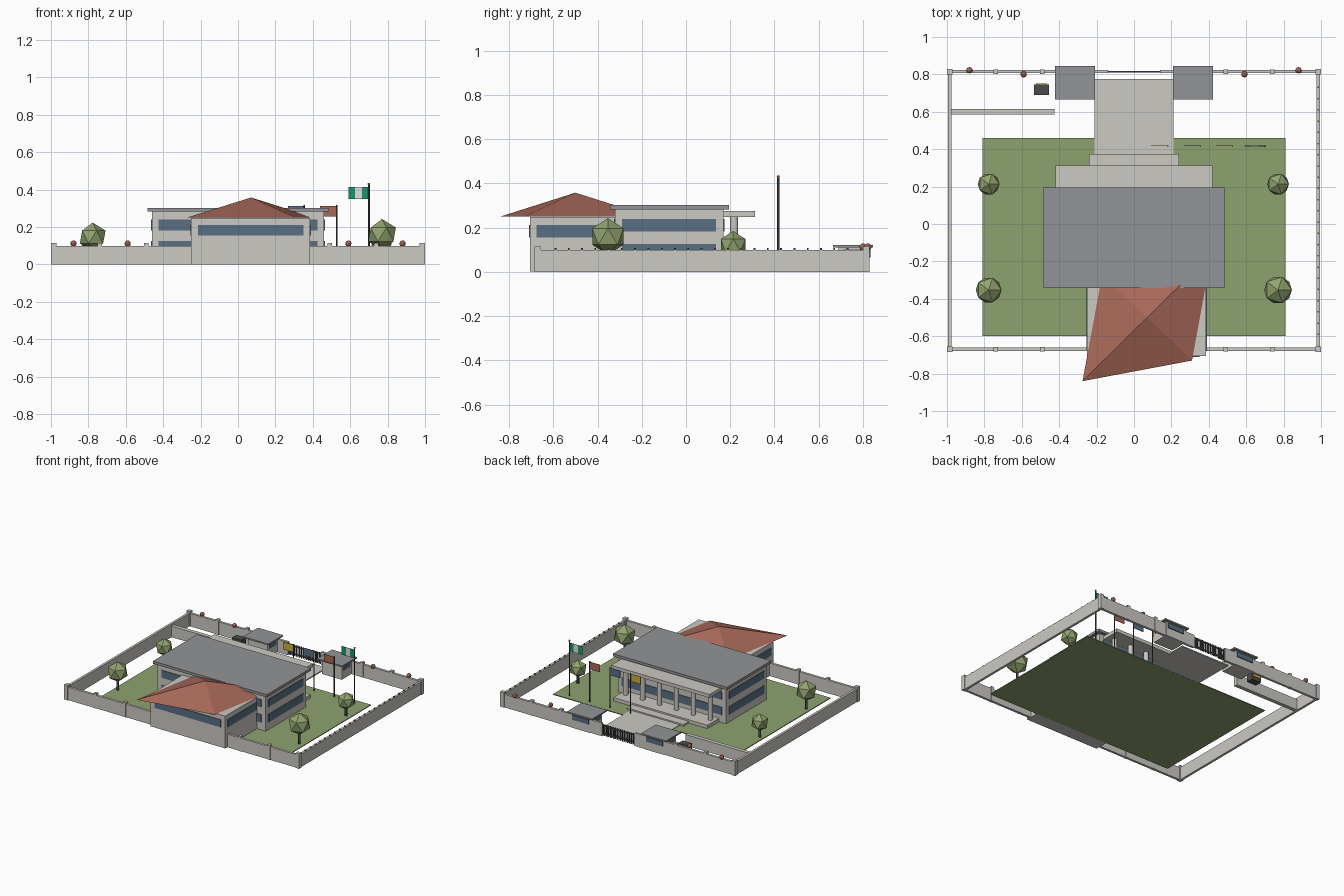
import bpy, bmesh, math

if "Cube" in bpy.data.objects:
    bpy.data.objects.remove(bpy.data.objects["Cube"])


def material(name, rgb):
    m = bpy.data.materials.new(name)
    m.diffuse_color = (*rgb, 1)
    m.use_nodes = True
    m.node_tree.nodes["Principled BSDF"].inputs["Base Color"].default_value = m.diffuse_color
    return m


STONE = material("pale_stone", (0.60, 0.585, 0.545))
SLATE = material("roof_grey", (0.29, 0.295, 0.31))
CLAY = material("terracotta", (0.40, 0.14, 0.10))
GLASS = material("window_blue", (0.10, 0.16, 0.23))
GRASS = material("lawn_green", (0.27, 0.36, 0.16))
LEAF = material("leaf_green", (0.29, 0.37, 0.16))
DARK = material("dark_metal", (0.07, 0.07, 0.075))
GOLD = material("gold", (0.60, 0.42, 0.05))
EMERALD = material("flag_green", (0.01, 0.30, 0.16))
WHITE = material("white", (0.75, 0.75, 0.75))


def finish(name, bm, mat):
    me = bpy.data.meshes.new(name)
    bm.to_mesh(me)
    bm.free()
    me.materials.append(mat)
    ob = bpy.data.objects.new(name, me)
    bpy.context.collection.objects.link(ob)
    return ob


def box(name, x0, x1, y0, y1, z0, z1, mat):
    bm = bmesh.new()
    bmesh.ops.create_cube(bm, size=1)
    for v in bm.verts:
        v.co = ((x0 + x1) / 2 + v.co.x * (x1 - x0),
                (y0 + y1) / 2 + v.co.y * (y1 - y0),
                (z0 + z1) / 2 + v.co.z * (z1 - z0))
    return finish(name, bm, mat)


def cylinder(name, x, y, z0, z1, r, mat, sides=12):
    bm = bmesh.new()
    bmesh.ops.create_cone(bm, cap_ends=True, segments=sides, radius1=r, radius2=r, depth=z1 - z0)
    bmesh.ops.translate(bm, verts=bm.verts, vec=(x, y, (z0 + z1) / 2))
    ob = finish(name, bm, mat)
    for p in ob.data.polygons:
        p.use_smooth = abs(p.normal.z) < 0.5
    return ob


def ball(name, x, y, z, r, mat, sub=1):
    bm = bmesh.new()
    bmesh.ops.create_icosphere(bm, subdivisions=sub, radius=r)
    bmesh.ops.translate(bm, verts=bm.verts, vec=(x, y, z))
    return finish(name, bm, mat)


# Ground: lawn, driveway and entrance steps
box("lawn", -0.81, 0.81, -0.60, 0.46, 0, 0.006, GRASS)
box("driveway", -0.21, 0.21, 0.30, 0.775, 0.001, 0.010, STONE)
box("lower_step", -0.24, 0.24, 0.17, 0.375, 0.001, 0.02, STONE)
box("upper_step", -0.40, 0.40, 0.16, 0.31, 0.001, 0.032, STONE)

# Main building: block, window bands on two floors, flat roof
box("main_block", -0.46, 0.46, -0.32, 0.17, 0.001, 0.282, STONE)
box("main_roof", -0.485, 0.485, -0.343, 0.195, 0.282, 0.302, SLATE)
P = 0.005
for floor, z0, z1 in (("lower", 0.065, 0.125), ("upper", 0.183, 0.24)):
    for s in (-1, 1):
        a, b = sorted((s * 0.455, s * (0.46 + P)))
        box(floor + "_side_window", a, b, -0.29, 0.135, z0, z1, GLASS)
    box(floor + "_front_window", -0.425, 0.425, -0.32 - P, -0.315, z0, z1, GLASS)
    box(floor + "_back_window", -0.425, 0.425, 0.165, 0.17 + P, z0, z1, GLASS)

# Entrance canopy on a row of columns
box("canopy", -0.42, 0.42, 0.16, 0.312, 0.248, 0.275, STONE)
for i in range(6):
    cylinder("column", -0.36 + i * 0.144, 0.218, 0.03, 0.25, 0.018, STONE)

# Front wing with windows and skewed hipped roof
box("wing_block", -0.25, 0.385, -0.705, -0.31, 0.001, 0.249, STONE)
box("wing_front_window", -0.215, 0.35, -0.705 - P, -0.70, 0.155, 0.212, GLASS)
box("wing_left_window", -0.25 - P, -0.245, -0.675, -0.325, 0.155, 0.212, GLASS)
box("wing_right_window", 0.38, 0.385 + P, -0.675, -0.325, 0.155, 0.212, GLASS)
bm = bmesh.new()
rim = [bm.verts.new((x, y, 0.25)) for x, y in
       ((-0.275, -0.84), (0.31, -0.73), (0.415, -0.16), (-0.17, -0.27))]
apex = bm.verts.new((0.07, -0.5, 0.358))
for i in range(4):
    bm.faces.new((rim[i], rim[(i + 1) % 4], apex))
bm.faces.new(rim[::-1])
finish("wing_roof", bm, CLAY)

# Perimeter walls and pillars
FY, BY, SX, T = -0.67, 0.815, 0.985, 0.009
for s in (-1, 1):
    box("side_wall", s * SX - T, s * SX + T, FY, BY, 0, 0.1, STONE)
    a, b = sorted((s * SX, s * 0.14))
    box("back_wall", a, b, BY - T, BY + T, 0, 0.1, STONE)
    for y in (FY, BY):
        for x in (0.985, 0.74, 0.49):
            r = 0.015 if x > 0.9 else 0.012
            box("wall_pillar", s * x - r, s * x + r, y - r, y + r, 0, 0.115, STONE)
    # Round ornaments on the back wall
    ball("wall_ornament", s * 0.88, BY + 0.007, 0.112, 0.017, CLAY, 2)
    ball("wall_ornament", s * 0.59, BY - 0.015, 0.112, 0.017, CLAY, 2)
box("front_wall_left", -SX, -0.25, FY - T, FY + T, 0, 0.1, STONE)
box("front_wall_right", 0.385, SX, FY - T, FY + T, 0, 0.1, STONE)

# Small spikes along the right wall
for i in range(23):
    y = FY + 0.08 + i * 0.06
    box("wall_spike", SX - 0.004, SX + 0.004, y - 0.004, y + 0.004, 0.1, 0.108, DARK)

# Gate with bars
for z in (0.015, 0.075):
    box("gate_rail", -0.14, 0.14, BY - 0.004, BY + 0.004, z, z + 0.008, DARK)
for i in range(19):
    x = -0.135 + i * 0.015
    box("gate_bar", x - 0.0035, x + 0.0035, BY - 0.0035, BY + 0.0035, 0.004, 0.09, DARK)

# Guardhouses on both sides of the gate
for s in (-1, 1):
    cx = s * 0.315
    box("guardhouse", cx - 0.085, cx + 0.085, 0.69, 0.828, 0, 0.111, STONE)
    box("guardhouse_roof", cx - 0.107, cx + 0.107, 0.665, 0.845, 0.111, 0.122, SLATE)
    box("guardhouse_back_window", cx - 0.07, cx + 0.07, 0.82, 0.835, 0.065, 0.102, GLASS)
    box("guardhouse_side_window", cx - 0.09, cx + 0.09, 0.71, 0.79, 0.065, 0.102, GLASS)

# Sign wall and small plinth with a gold plate
box("sign_wall", -0.985, -0.425, 0.585, 0.615, 0, 0.085, STONE)
box("plinth", -0.535, -0.455, 0.69, 0.745, 0, 0.075, DARK)
box("plinth_plate", -0.525, -0.465, 0.744, 0.75, 0.025, 0.07, GOLD)

# Flagpoles and flags
for x, mat in ((0.18, GOLD), (0.355, GLASS), (0.527, CLAY)):
    cylinder("small_flagpole", x, 0.417, 0, 0.318, 0.004, DARK, 8)
    box("small_flag", x - 0.088, x, 0.416, 0.419, 0.257, 0.314, mat)
cylinder("main_flagpole", 0.70, 0.417, 0, 0.43, 0.005, DARK, 8)
ball("flagpole_finial", 0.70, 0.417, 0.43, 0.007, GOLD, 2)
for i, mat in enumerate((EMERALD, WHITE, EMERALD)):
    x = 0.59 + i * 0.0367
    box("main_flag_stripe", x, x + 0.0367, 0.4155, 0.4185, 0.35, 0.415, mat)

# Faceted trees
for x, y, z, r in ((-0.777, -0.353, 0.147, 0.077), (0.77, -0.353, 0.160, 0.083),
                   (-0.777, 0.213, 0.120, 0.065), (0.77, 0.213, 0.120, 0.065)):
    cylinder("tree_trunk", x, y, 0, z, 0.009, DARK, 8)
    ball("tree_crown", x, y, z, r, LEAF)
